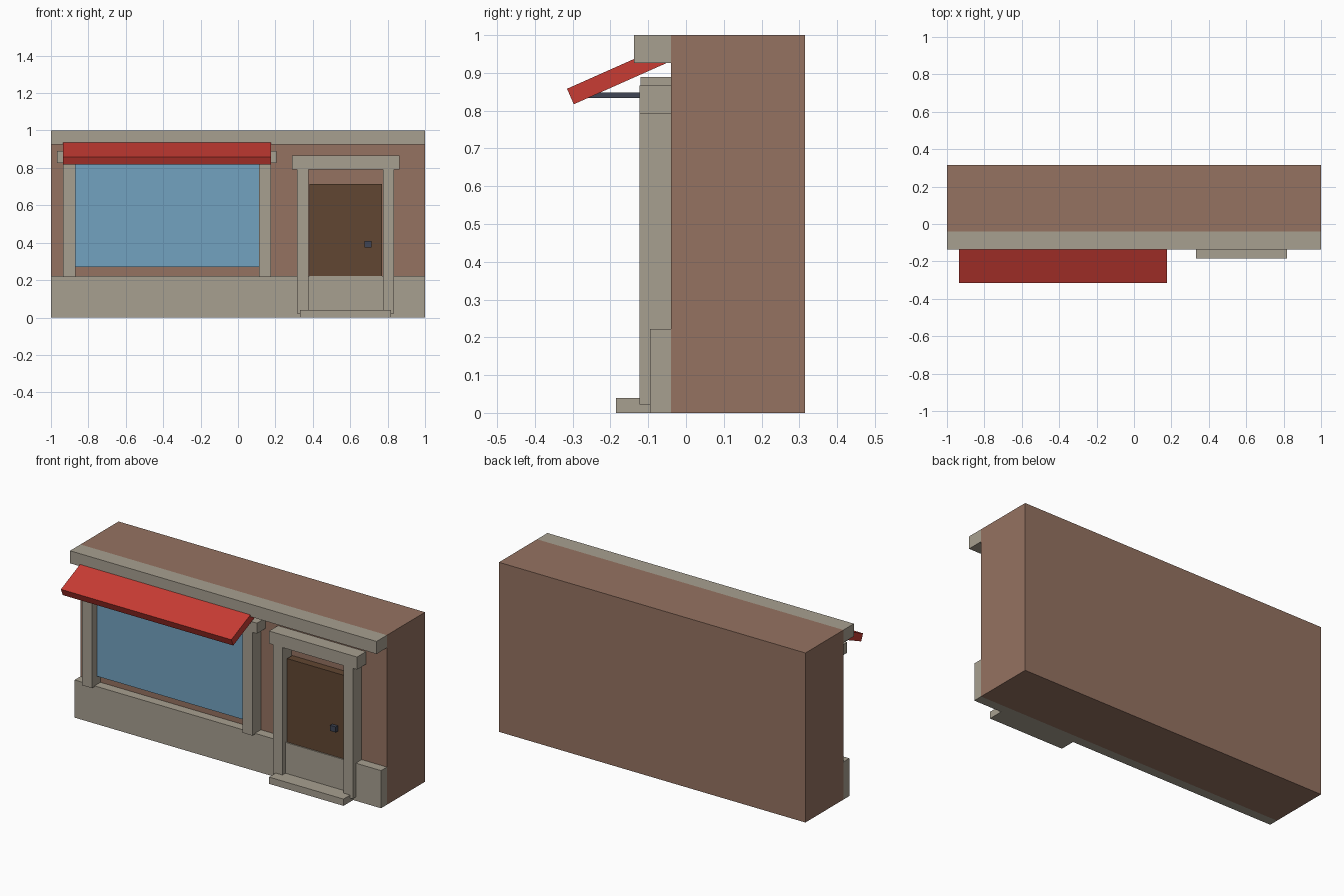
import bpy
from mathutils import Matrix, Vector

if "Cube" in bpy.data.objects:
    bpy.data.objects.remove(bpy.data.objects["Cube"])


def material(name, rgb):
    m = bpy.data.materials.new(name)
    m.diffuse_color = (*rgb, 1.0)
    m.use_nodes = True
    m.node_tree.nodes["Principled BSDF"].inputs["Base Color"].default_value = m.diffuse_color
    return m


BRICK = material("brick", (0.30, 0.17, 0.12))
STONE = material("stone", (0.39, 0.35, 0.28))
GLASS = material("glass", (0.17, 0.36, 0.53))
WOOD = material("wood", (0.12, 0.062, 0.032))
CANVAS = material("canvas", (0.58, 0.045, 0.034))
METAL = material("metal", (0.05, 0.06, 0.09))

FACE = -0.04   # front face of the brick wall
EMBED = -0.02  # how far trim reaches into the wall


def box(name, x, y, z, mat):
    """Box from (min, max) ranges on each axis."""
    centre = Vector([(a + b) / 2 for a, b in (x, y, z)])
    size = [b - a for a, b in (x, y, z)]
    bpy.ops.mesh.primitive_cube_add(size=1, location=centre)
    ob = bpy.context.object
    ob.name = name
    ob.data.transform(Matrix.Diagonal((*size, 1)))
    ob.data.materials.append(mat)
    return ob


def prism(name, x, profile, mat):
    """Extrude a closed (y, z) profile along x."""
    n = len(profile)
    verts = [(px, y, z) for px in x for y, z in profile]
    faces = [list(range(n))[::-1], list(range(n, 2 * n))]
    faces += [(i, (i + 1) % n, n + (i + 1) % n, n + i) for i in range(n)]
    mesh = bpy.data.meshes.new(name)
    mesh.from_pydata(verts, [], faces)
    mesh.materials.append(mat)
    ob = bpy.data.objects.new(name, mesh)
    bpy.context.collection.objects.link(ob)
    return ob


# Building mass, base course and cornice
box("wall", (-1, 1), (FACE, 0.315), (0, 1), BRICK)
box("plinth", (-1, 1), (-0.095, FACE), (0, 0.222), STONE)
box("cornice", (-1, 1), (-0.137, FACE), (0.926, 1), STONE)

# Shop window with stone surround
box("window_glass", (-0.875, 0.117), (-0.072, EMBED), (0.27, 0.83), GLASS)
for side, x in (("left", (-0.935, -0.87)), ("right", (0.112, 0.177))):
    box("window_pilaster_" + side, x, (-0.118, EMBED), (0.217, 0.83), STONE)
box("window_lintel", (-0.968, 0.207), (-0.12, EMBED), (0.827, 0.889), STONE)

# Sloping awning and its support arms
rise = 0.444
prism("awning", (-0.935, 0.177),
      [(-0.315, 0.858), (-0.297, 0.817),
       (-0.042, 0.817 + 0.255 * rise), (-0.060, 0.858 + 0.255 * rise)], CANVAS)
for side, x in (("left", -0.88), ("right", 0.122)):
    box("awning_arm_" + side, (x - 0.008, x + 0.008), (-0.26, FACE),
        (0.833, 0.848), METAL)

# Entrance: door, knob, surround and step
box("door", (0.382, 0.77), (-0.088, EMBED), (0.04, 0.715), WOOD)
box("door_knob", (0.677, 0.713), (-0.108, -0.08), (0.375, 0.408), METAL)
for side, x in (("left", (0.315, 0.376)), ("right", (0.774, 0.835))):
    box("door_pilaster_" + side, x, (-0.123, EMBED), (0.022, 0.793), STONE)
box("door_lintel", (0.289, 0.863), (-0.123, EMBED), (0.792, 0.866), STONE)
box("door_step", (0.332, 0.818), (-0.185, EMBED), (0, 0.04), STONE)
